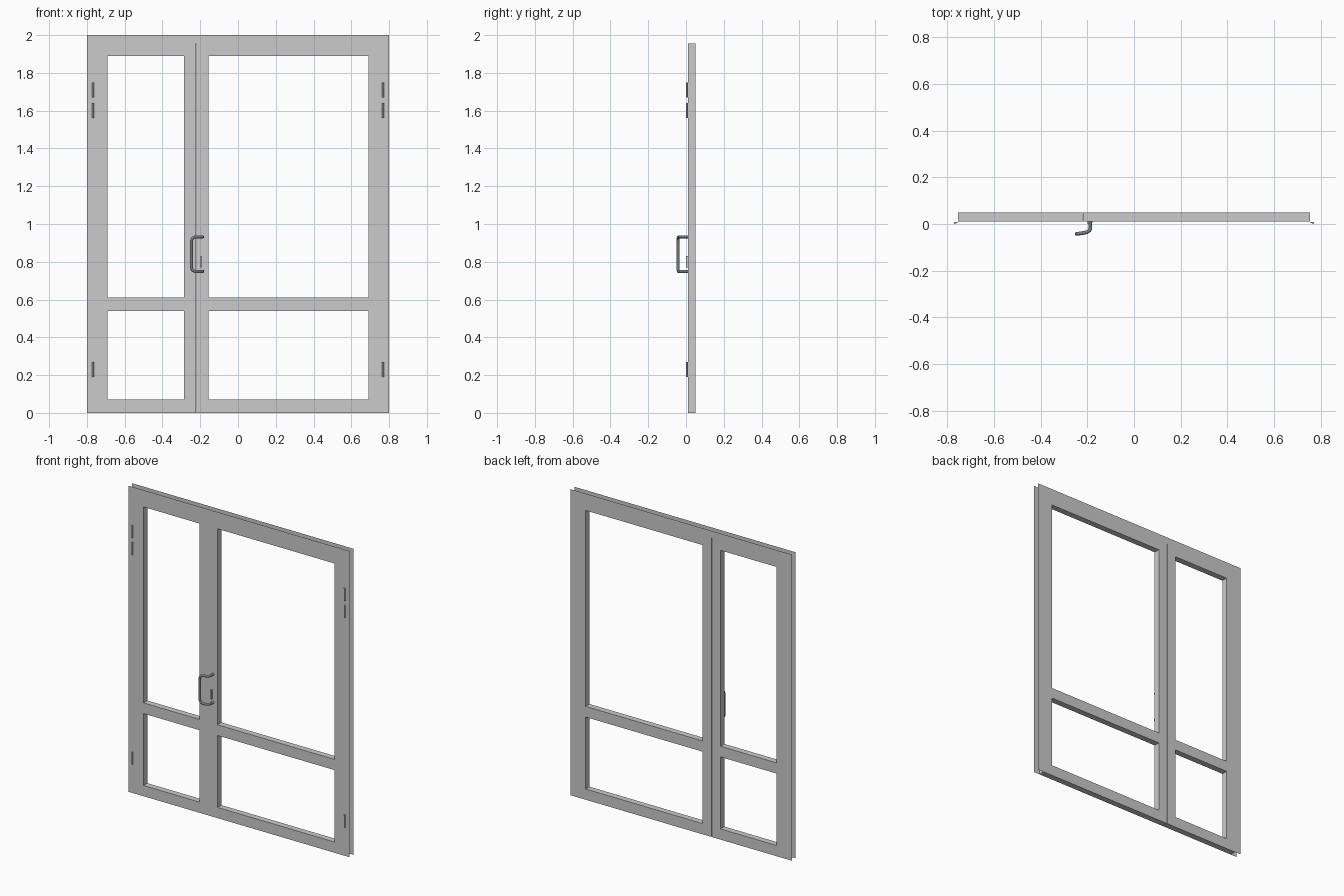
import bpy, bmesh

if "Cube" in bpy.data.objects:
    bpy.data.objects.remove(bpy.data.objects["Cube"])

FRONT, BACK = 0.01, 0.05        # planes of the door faces
LEAF_X, LEAF_TOP, SPLIT = 0.755, 1.955, -0.22


def to_object(bm, name):
    mesh = bpy.data.meshes.new(name)
    bm.to_mesh(mesh)
    bm.free()
    ob = bpy.data.objects.new(name, mesh)
    bpy.context.collection.objects.link(ob)
    return ob


def panel(name, xs, zs, holes, y, depth=0.0):
    """Upright sheet made from a grid with some cells left open, optionally thickened to +y."""
    bm = bmesh.new()
    for i in range(len(xs) - 1):
        for j in range(len(zs) - 1):
            if (i, j) not in holes:
                bm.faces.new([bm.verts.new((x, y, z)) for x, z in (
                    (xs[i], zs[j]), (xs[i + 1], zs[j]),
                    (xs[i + 1], zs[j + 1]), (xs[i], zs[j + 1]))])
    bmesh.ops.remove_doubles(bm, verts=bm.verts, dist=1e-5)
    if depth:
        geo = bmesh.ops.extrude_face_region(bm, geom=bm.faces[:], use_keep_orig=True)["geom"]
        moved = [g for g in geo if isinstance(g, bmesh.types.BMVert)]
        bmesh.ops.translate(bm, verts=moved, vec=(0, depth, 0))
        bmesh.ops.recalc_face_normals(bm, faces=bm.faces)
    return to_object(bm, name)


def tube(name, points, radius, sides=3):
    """Round bar swept along a path, capped at both ends."""
    cu = bpy.data.curves.new(name, 'CURVE')
    cu.dimensions = '3D'
    cu.bevel_depth, cu.bevel_resolution, cu.use_fill_caps = radius, sides, True
    sp = cu.splines.new('POLY')
    sp.points.add(len(points) - 1)
    for p, co in zip(sp.points, points):
        p.co = (*co, 1)
    ob = bpy.data.objects.new(name, cu)
    bpy.context.collection.objects.link(ob)
    bpy.ops.object.select_all(action='DESELECT')
    ob.select_set(True)
    bpy.context.view_layer.objects.active = ob
    bpy.ops.object.convert(target='MESH')
    bpy.ops.object.shade_smooth_by_angle()
    return bpy.context.object


def box(name, lo, hi):
    return panel(name, (lo[0], hi[0]), (lo[2], hi[2]), (), lo[1], hi[1] - lo[1])


# Two door leaves, each with a lower and an upper opening
rails = (0, 0.07, 0.54, 0.61, 1.89, LEAF_TOP)
openings = {(1, 1), (1, 3)}
panel("narrow_leaf", (-LEAF_X, -0.69, -0.285, SPLIT - 0.0015), rails, openings, FRONT, BACK - FRONT)
panel("wide_leaf", (SPLIT + 0.0015, -0.155, 0.69, LEAF_X), rails, openings, FRONT, BACK - FRONT)

# Thin frame trim around the sides and top, front and back
for name, y in (("front_trim", FRONT), ("back_trim", BACK)):
    panel(name, (-0.8, -LEAF_X, LEAF_X, 0.8), (0, LEAF_TOP, 2), {(1, 0)}, y)

# Hinges: a pin with a small plate, three on each side
for side in (-1, 1):
    for z in (0.23, 1.60, 1.71):
        x = side * 0.768
        tube("hinge_pin", [(x, 0.005, z - 0.04), (x, 0.005, z + 0.04)], 0.005, 1)
        a, b = sorted((x, side * 0.757))
        box("hinge_plate", (a, 0.005, z - 0.038), (b, 0.009, z + 0.038))

# Offset pull handle, mirrored about its mid height
mid = 0.84
upper = [(-0.187, 0.012, 0.092), (-0.187, -0.018, 0.092), (-0.191, -0.028, 0.092),
         (-0.201, -0.035, 0.092), (-0.228, -0.040, 0.091), (-0.238, -0.0415, 0.087),
         (-0.244, -0.042, 0.080), (-0.246, -0.042, 0.070)]
path = [(x, y, mid + h) for x, y, h in upper] + [(x, y, mid - h) for x, y, h in reversed(upper)]
tube("pull_handle", path, 0.008)

# Small lock cover behind the handle
box("lock_cover", (-0.199, 0.001, 0.77), (-0.191, FRONT, 0.83))
